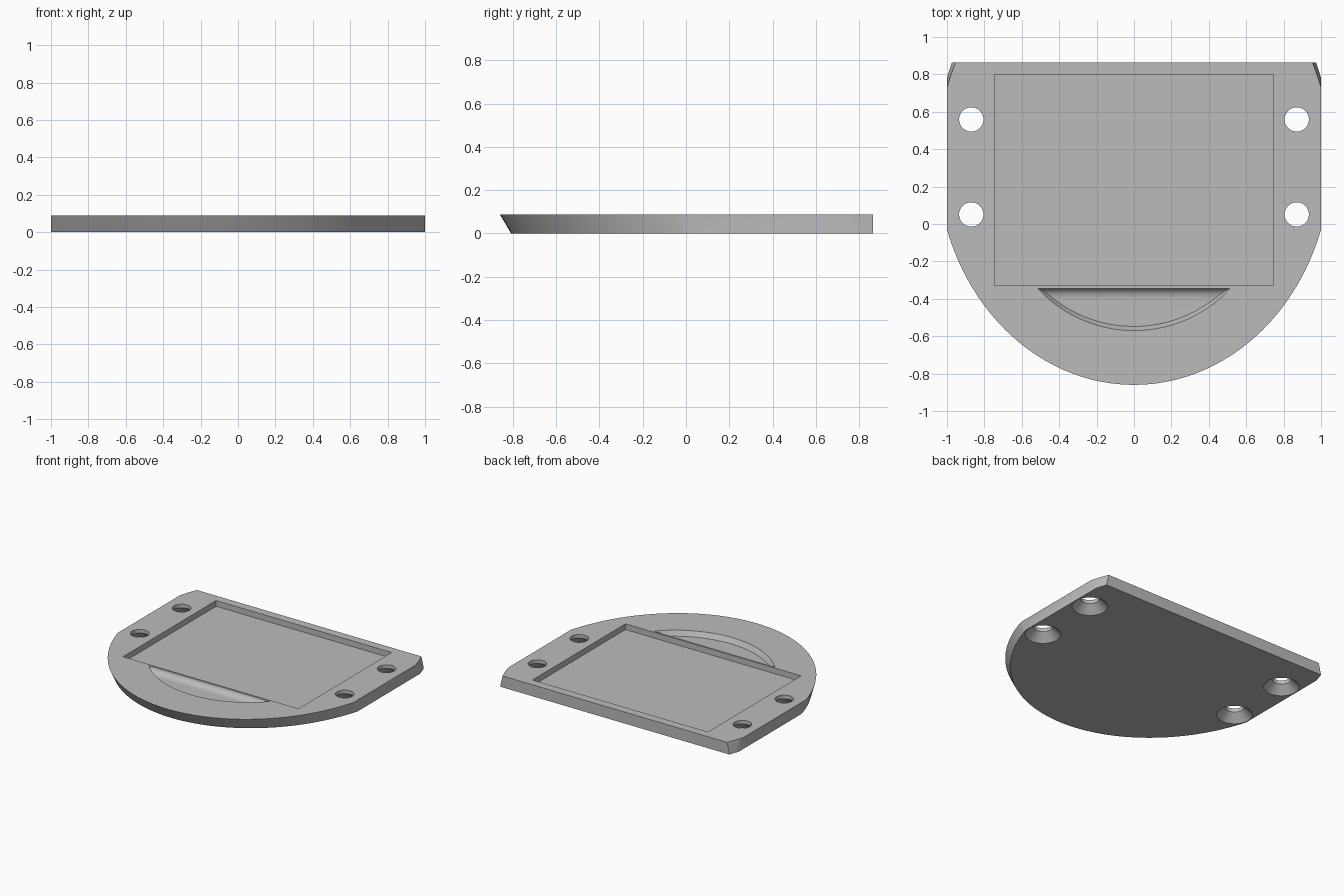
import bpy, math

old = bpy.data.objects.get("Cube")
if old:
    bpy.data.objects.remove(old, do_unlink=True)

T = 0.088             # plate thickness
SLANT = 0.052 / T     # backward lean of the rim towards the underside

grey = bpy.data.materials.new("plain_grey")
grey.use_nodes = True
colour = (0.5, 0.5, 0.5, 1)
grey.diffuse_color = colour
grey.node_tree.nodes["Principled BSDF"].inputs["Base Color"].default_value = colour


def loft(name, rings):
    """Closed solid through rings with equal point counts, capped at both ends."""
    n = len(rings[0])
    faces = [tuple(reversed(range(n))), tuple(range((len(rings) - 1) * n, len(rings) * n))]
    for r in range(len(rings) - 1):
        for i in range(n):
            j = (i + 1) % n
            faces.append((r * n + i, r * n + j, (r + 1) * n + j, (r + 1) * n + i))
    mesh = bpy.data.meshes.new(name)
    mesh.from_pydata([p for ring in rings for p in ring], [], faces)
    mesh.materials.append(grey)
    obj = bpy.data.objects.new(name, mesh)
    bpy.context.collection.objects.link(obj)
    return obj


def oval(cx, cy, rx, ry, z, n):
    return [(cx + rx * math.cos(2 * math.pi * i / n),
             cy + ry * math.sin(2 * math.pi * i / n), z) for i in range(n)]


def slanted_oval(name, cy, rx, ry, z0, z1, n):
    return loft(name, [oval(0, cy + (T - z) * SLANT, rx, ry, z, n) for z in (z0, z1)])


def box(name, x, y0, y1, z0, z1):
    return loft(name, [[(-x, y0, z), (x, y0, z), (x, y1, z), (-x, y1, z)] for z in (z0, z1)])


def combine(target, cutter, operation):
    mod = target.modifiers.new("cut", "BOOLEAN")
    mod.operation, mod.object, mod.solver = operation, cutter, "EXACT"
    bpy.context.view_layer.objects.active = target
    bpy.ops.object.modifier_apply(modifier=mod.name)
    bpy.data.objects.remove(cutter, do_unlink=True)


# Plate: leaning oval trimmed by straight sides and back
plate = slanted_oval("base_plate", 0.35, 1.053, 1.21, 0, T, 160)
combine(plate, box("side_trim", 1, -2, 0.863, -1, 1), "INTERSECT")

# Rectangular recess
combine(plate, box("recess", 0.745, -0.33, 0.798, T - 0.044, 1), "DIFFERENCE")

# Finger notch: leaning round scoop with a curved back wall
floor, back, run = T - 0.038, -0.345, 0.055
notch = slanted_oval("finger_notch", 0.13, 0.70, 0.70, 0, T + 0.02, 128)
profile = [(-1, floor)]
for i in range(11):
    a = math.pi / 2 * i / 10
    profile.append((back - run + run * math.sin(a), T - (T - floor) * math.cos(a)))
profile += [(back, T + 0.1), (-1, T + 0.1)]
scoop = loft("scoop", [[(x, y, z) for y, z in profile] for x in (-1, 1)])
combine(notch, scoop, "INTERSECT")
combine(plate, notch, "DIFFERENCE")

# Four screw holes, countersunk from below
for x in (-0.87, 0.87):
    for y in (0.051, 0.559):
        steps = [(0.135, -0.01), (0.065, 0.06), (0.065, T + 0.02)]
        combine(plate, loft("screw_hole", [oval(x, y, r, r, z, 48) for r, z in steps]), "DIFFERENCE")

bpy.ops.object.select_all(action="DESELECT")
plate.select_set(True)
bpy.context.view_layer.objects.active = plate
bpy.ops.object.shade_smooth_by_angle(angle=math.radians(25))
